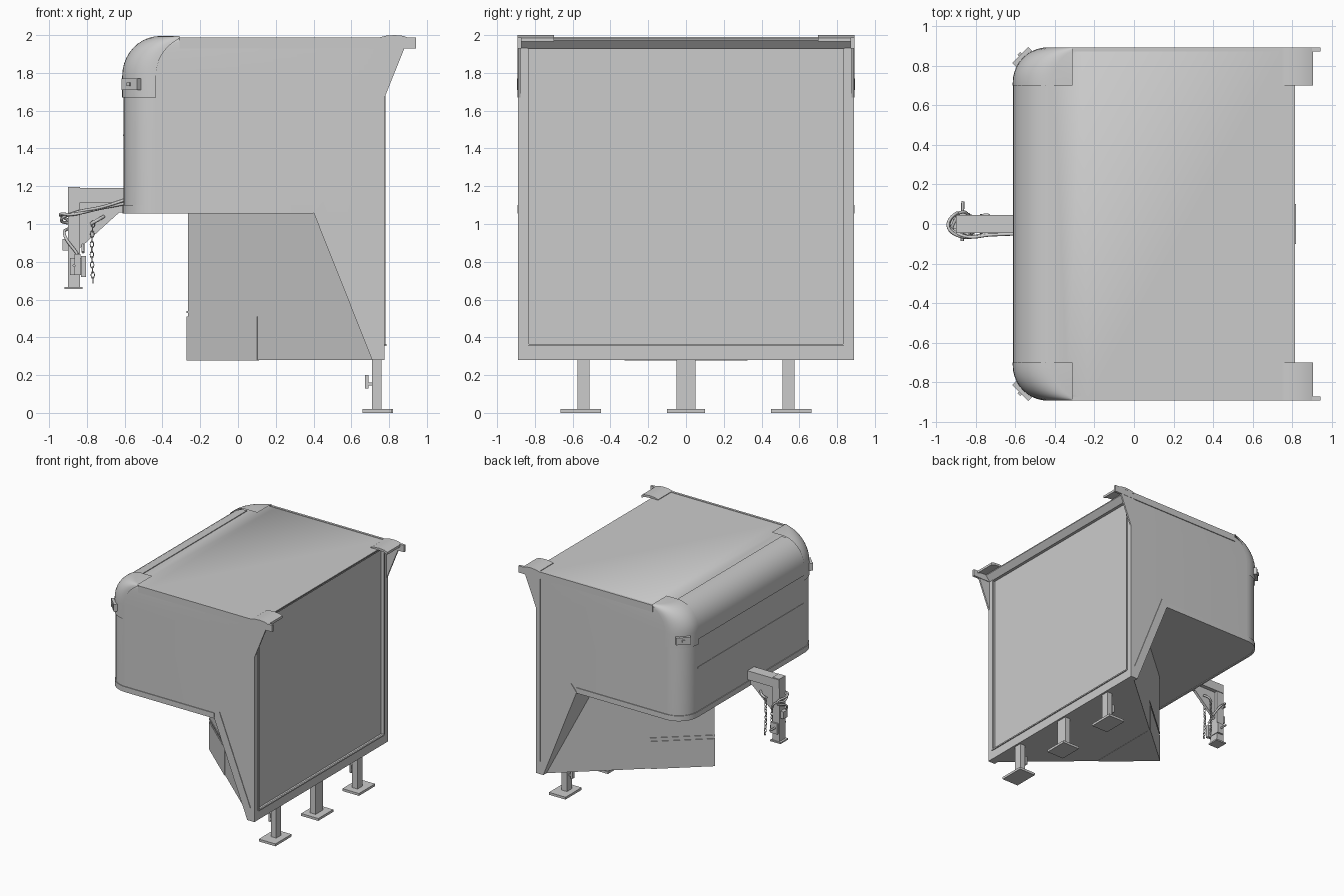
import bpy, bmesh
from math import sin, cos, pi, radians
from mathutils import Vector

if "Cube" in bpy.data.objects:
    bpy.data.objects.remove(bpy.data.objects["Cube"])

SMOOTH = []

def mesh(name, verts, faces, smooth=False):
    me = bpy.data.meshes.new(name)
    me.from_pydata(verts, [], faces)
    bm = bmesh.new()
    bm.from_mesh(me)
    bmesh.ops.recalc_face_normals(bm, faces=bm.faces)
    bm.to_mesh(me)
    bm.free()
    ob = bpy.data.objects.new(name, me)
    bpy.context.collection.objects.link(ob)
    if smooth:
        SMOOTH.append(ob)
    return ob

def loft(name, rings, closed=True, caps=True, smooth=False):
    n = len(rings[0])
    verts = [p for r in rings for p in r]
    faces = [(k*n+i, k*n+(i+1) % n, (k+1)*n+(i+1) % n, (k+1)*n+i)
             for k in range(len(rings)-1) for i in range(n if closed else n-1)]
    if caps:
        faces += [tuple(range(n)), tuple(range(len(verts)-n, len(verts)))]
    return mesh(name, verts, faces, smooth)

def extrude(name, pts, axis, lo, hi, smooth=False):
    # axis 'y': pts are (x, z); axis 'z': pts are (x, y)
    put = (lambda p, h: (p[0], h, p[1])) if axis == 'y' else (lambda p, h: (p[0], p[1], h))
    return loft(name, [[put(p, lo) for p in pts], [put(p, hi) for p in pts]], smooth=smooth)

def box(name, x, y, z):
    return extrude(name, [(x[0], y[0]), (x[1], y[0]), (x[1], y[1]), (x[0], y[1])], 'z', *z)

def tube(name, pts, r):
    cu = bpy.data.curves.new(name, 'CURVE')
    cu.dimensions = '3D'
    cu.bevel_depth, cu.bevel_resolution, cu.resolution_u = r, 2, 8
    cu.use_fill_caps = True
    sp = cu.splines.new('BEZIER')
    sp.bezier_points.add(len(pts)-1)
    for b, p in zip(sp.bezier_points, pts):
        b.co = p
        b.handle_left_type = b.handle_right_type = 'AUTO'
    ob = bpy.data.objects.new(name, cu)
    bpy.context.collection.objects.link(ob)
    return ob

# Nose shape: corner radius in plan R, top roll radius T
R, T, TOP, FRONT, SIDE = 0.17, 0.2, 1.983, -0.605, 0.885
ROLL = [(T*(1-cos(a)), TOP-T+T*sin(a), a) for a in (i*pi/20 for i in range(11))]

def half_ring(shift, z, off, ystart, xend, n=10):
    pts = [(FRONT+shift-off, ystart, z)] if ystart is not None else []
    for i in range(n+1):
        a = i*pi/2/n
        pts.append((FRONT+R+shift-(R+off)*cos(a), SIDE-R+(R+off)*sin(a), z))
    return pts + [(xend, SIDE+off, z)]

def full_ring(shift, z, off=0, xend=0.75):
    h = half_ring(shift, z, off, None, xend)
    return h + [(x, -y, z) for x, y, z in reversed(h)]

# Main upper body with rolled nose
loft("upper_body", [full_ring(0, 1.06)] + [full_ring(s, z) for s, z, a in ROLL], smooth=True)

# Raised rail around the lower edge of the nose
rail = [half_ring(0, 0, 0.006, None, 0.40), half_ring(0, 0, -0.01, None, 0.40)]
def around(h):
    return [(x, -y) for x, y, z in reversed(h)] + [(x, y) for x, y, z in h]
extrude("lower_rail", around(rail[0]) + around(rail[1])[::-1], 'z', 1.055, 1.10, smooth=True)

# Rolled nose panel and flat seam
prof = [(FRONT-0.006, 1.71)] + [(FRONT+T-(T+.006)*cos(a), TOP-T+(T+.006)*sin(a)) for s, z, a in ROLL]
inner = [(FRONT+.01, 1.71)] + [(FRONT+T-(T-.01)*cos(a), TOP-T+(T-.01)*sin(a)) for s, z, a in ROLL]
extrude("nose_roll_panel", prof + inner[::-1], 'y', -0.7, 0.7, smooth=True)
box("nose_seam", (FRONT-.003, FRONT+.01), (-0.71, 0.71), (1.465, 1.475))

# Lower body: sloped back part and V-shaped wedge
extrude("lower_rear_body", [(0.40, 1.07), (0.40, 1.06), (0.71, 0.28), (0.75, 0.28), (0.75, 1.07)],
        'y', -SIDE, SIDE)
extrude("lower_wedge", [(-0.265, 0), (0.74, -0.875), (0.74, 0.875)], 'z', 0.28, 1.07)
m = 0.875/1.005
extrude("wedge_nose_plate", [(-0.273, 0), (0.10, -0.373*m), (0.112, -0.36*m), (0.112, 0.36*m), (0.10, 0.373*m)],
        'z', 0.278, 0.51)
extrude("wedge_seam", [(-0.273, 0), (0.12, -0.393*m), (0.12, 0.393*m)], 'z', 0.53, 0.54)

# Rear frame: sill, lip and sloped roof header
box("rear_sill", (0.74, 0.776), (-0.89, 0.89), (0.28, 0.36))
box("rear_sill_lip", (0.77, 0.785), (-0.835, 0.835), (0.355, 0.366))
extrude("roof_header", [(0.74, 1.93), (0.775, 1.93), (0.815, 1.975), (0.815, TOP), (0.74, TOP)], 'y', -0.88, 0.88)

for s, side in ((1, "back"), (-1, "front")):
    def ys(a, b):
        return tuple(sorted((s*a, s*b)))
    box(side + "_rear_post", (0.74, 0.776), ys(0.84, 0.89), (0.28, 1.95))
    box(side + "_rear_post_bead", (0.77, 0.782), ys(0.832, 0.845), (0.36, 1.93))
    # Flared side wing and top rail
    extrude(side + "_rear_wing", [(0.76, 1.67), (0.776, 1.67), (0.885, 1.94), (0.76, 1.94)], 'y', *ys(0.876, 0.89))
    box(side + "_roof_rail", (-0.31, 0.942), ys(0.872, 0.892), (1.93, 1.987))
    # Diagonal edge trim
    extrude(side + "_diagonal_trim", [(0.40, 1.06), (0.45, 1.12), (0.757, 0.34), (0.757, 0.28), (0.71, 0.28)],
            'y', *ys(0.87, 0.890))
    # Front corner cap wrapping over the rounded nose corner
    xe = -0.31
    rings = []
    for sh, z, a in [(0, 1.67, 0)] + ROLL:
        h = half_ring(sh*0.62, z + .012*sin(a), 0.008, 0.7, xe)
        rings.append([(min(x, xe), y*s, zz) for x, y, zz in h[:-1]])
    # roll in x follows the nose at the inner edge
    rings2 = []
    for (sh, z, a), r in zip([(0, 1.67, 0)] + ROLL, rings):
        base = half_ring(0, r[0][2], 0.008, 0.7, xe)[:-1]
        rings2.append([(min(x+sh, xe), y*s, zz) for x, y, zz in base])
    n = len(rings2[0])
    verts = [p for r in rings2 for p in r]
    faces = [(k*n+i, k*n+i+1, (k+1)*n+i+1, (k+1)*n+i) for k in range(len(rings2)-1) for i in range(n-1)]
    verts.append((xe, 0.7*s, verts[-1][2]))
    faces.append(tuple(range(len(verts)-1-n, len(verts))))
    mesh(side + "_front_corner_cap", verts, faces, True)
    # Rear corner cap
    extrude(side + "_rear_corner_cap", [(0.75, 1.975), (0.75, 1.988), (0.785, 1.997), (0.83, 2.0), (0.875, 1.996),
            (0.905, 1.985), (0.905, 1.965), (0.87, 1.978), (0.82, 1.982)], 'y', *ys(0.70, 0.893), smooth=True)
    # Corner marker light
    c = Vector((FRONT+R-(R+.006)*cos(pi/4), s*(SIDE-R+(R+.006)*sin(pi/4)), 1.74))
    for nm, w, h, d in (("marker_light", 0.115, 0.06, 0.022), ("marker_lens", 0.02, 0.02, 0.032)):
        ob = box(side + "_" + nm, (-d, d), (-w/2, w/2), (-h/2, h/2))
        ob.location = c
        ob.rotation_euler = (0, 0, -s*radians(45))
    # Side support leg with foot and crank
    box(side + "_leg", (0.71, 0.76), ys(0.51, 0.575), (0.01, 0.30))
    box(side + "_foot", (0.66, 0.815), ys(0.45, 0.665), (0, 0.02))
    box(side + "_leg_pin", (0.675, 0.72), ys(0.53, 0.55), (0.145, 0.16))
    box(side + "_leg_handle", (0.672, 0.69), ys(0.525, 0.555), (0.13, 0.20))

# Centre leg
box("centre_leg", (0.71, 0.76), (-0.05, 0.05), (0.01, 0.30))
box("centre_foot", (0.66, 0.82), (-0.1, 0.1), (0, 0.02))

# Hitch: arm, gusset, post, base
box("hitch_arm", (-0.90, -0.59), (-0.045, 0.045), (1.115, 1.19))
extrude("hitch_gusset", [(-0.84, 0.87), (-0.84, 1.12), (-0.59, 1.12), (-0.59, 1.06), (-0.63, 1.06)], 'y', -0.012, 0.012)
box("hitch_post", (-0.90, -0.836), (-0.04, 0.04), (0.66, 1.195))
box("hitch_base", (-0.918, -0.822), (-0.05, 0.05), (0.655, 0.667))
box("hitch_latch", (-0.93, -0.89), (-0.025, 0.025), (0.86, 0.92))
tube("latch_pin", [(-0.868, -0.085, 0.78), (-0.868, 0, 0.78), (-0.865, 0.115, 0.78)], 0.008)
box("latch_block", (-0.89, -0.83), (-0.055, 0.055), (0.73, 0.82))

# Cables with plugs
tube("brake_cable", [(-0.59, -0.05, 1.13), (-0.72, -0.055, 1.09), (-0.86, -0.06, 1.06), (-0.935, 0, 1.02),
                     (-0.87, 0.06, 0.99), (-0.83, 0.03, 0.93), (-0.82, -0.05, 0.85)], 0.008)
tube("power_cable", [(-0.59, -0.03, 1.11), (-0.74, -0.05, 1.08), (-0.88, -0.062, 1.05), (-0.94, -0.01, 1.05),
                     (-0.89, 0.055, 1.0), (-0.92, -0.03, 0.95), (-0.85, -0.06, 0.84)], 0.008)
box("power_plug", (-0.865, -0.835), (-0.075, -0.04), (0.73, 0.84))
box("brake_plug", (-0.832, -0.806), (-0.065, -0.035), (0.72, 0.83))

# Safety chains on both sides of the gusset
for s, side in ((1, "back"), (-1, "front")):
    tube(side + "_chain_hook", [(-0.71, s*.02, 1.04), (-0.745, s*.045, 1.02), (-0.78, s*.035, 1.0)], 0.009)
    for i in range(12):
        bpy.ops.mesh.primitive_torus_add(major_segments=10, minor_segments=5, major_radius=0.013, minor_radius=0.0035,
            location=(-0.768-0.006*sin(i*0.3), s*0.04, 1.0-i*0.027), rotation=(pi/2, 0, (i % 2)*pi/2))
        ob = bpy.context.object
        ob.name = f"{side}_chain_link_{i}"
        ob.scale = (0.7, 1.25, 1)

# Smooth shading on rounded parts
bpy.ops.object.select_all(action='DESELECT')
for ob in SMOOTH:
    ob.select_set(True)
    bpy.context.view_layer.objects.active = ob
bpy.ops.object.shade_smooth_by_angle(angle=radians(35))
